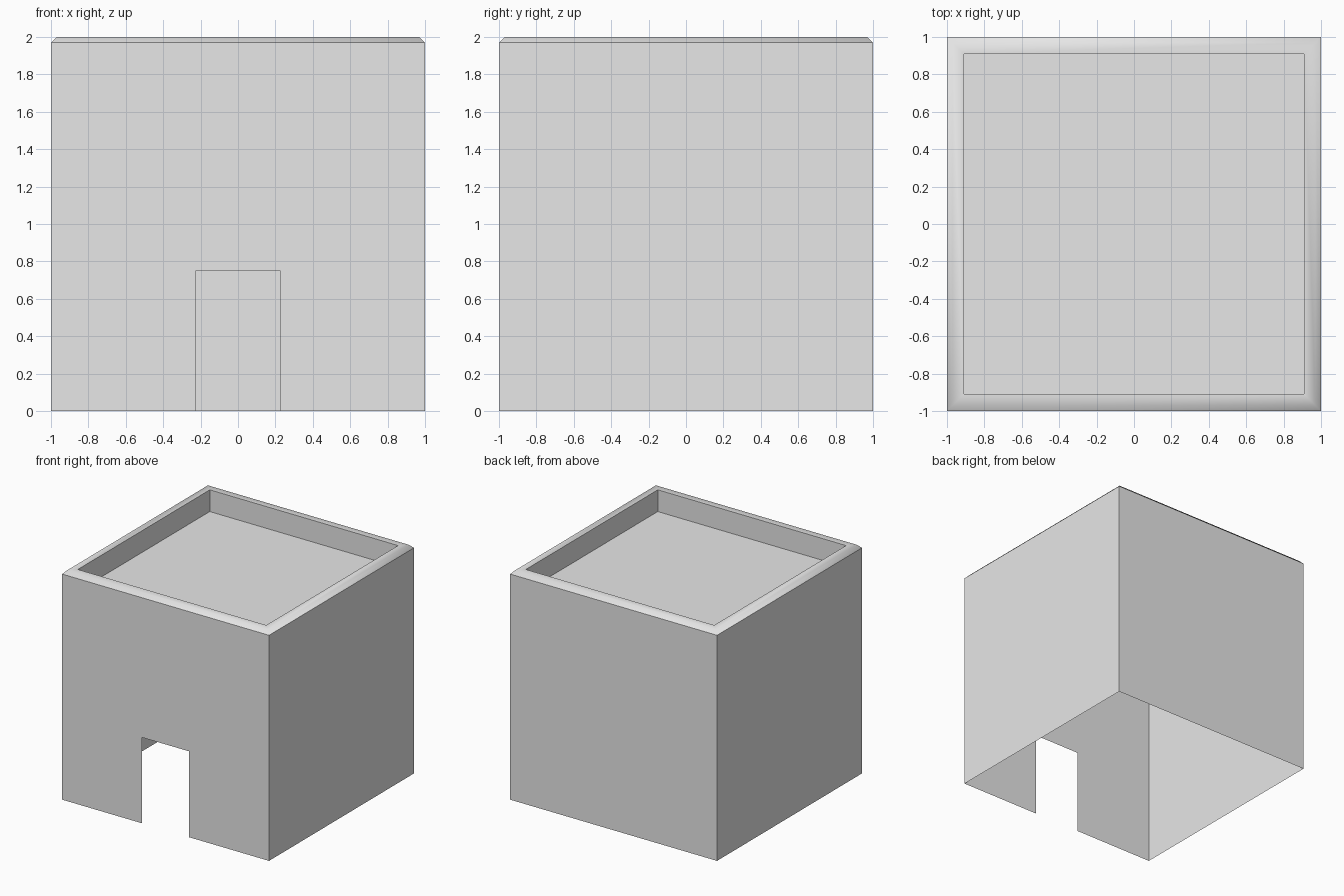
import bpy
import bmesh

cube = bpy.data.objects.get("Cube")
if cube:
    bpy.data.objects.remove(cube, do_unlink=True)

RIM_BASE, TOP, ROOF = 1.97, 2.0, 1.81   # heights
OUTER, CHAMFER, INNER = 1.0, 0.97, 0.91  # half widths
DOOR_HALF, DOOR_TOP = 0.227, 0.75

grey = bpy.data.materials.new("light grey")
grey.use_nodes = True
grey.diffuse_color = (0.8, 0.8, 0.8, 1)
for node in grey.node_tree.nodes:
    if node.type == 'BSDF_PRINCIPLED':
        node.inputs["Base Color"].default_value = grey.diffuse_color


def ring(bm, half, z):
    """Square loop of corners, starting at the front on the -x side."""
    return [bm.verts.new((x * half, y * half, z))
            for x, y in ((-1, -1), (1, -1), (1, 1), (-1, 1))]


def bridge(bm, low, high, smooth=False):
    for i in range(4):
        j = (i + 1) % 4
        bm.faces.new((low[i], low[j], high[j], high[i])).smooth = smooth


def finish(bm, name):
    mesh = bpy.data.meshes.new(name)
    bm.to_mesh(mesh)
    bm.free()
    mesh.materials.append(grey)
    obj = bpy.data.objects.new(name, mesh)
    bpy.context.collection.objects.link(obj)
    return obj


# Thin side and back walls
bm = bmesh.new()
low, high = ring(bm, OUTER, 0), ring(bm, OUTER, RIM_BASE)
for i in (1, 2, 3):
    j = (i + 1) % 4
    bm.faces.new((low[i], low[j], high[j], high[i]))
finish(bm, "side_and_back_walls")

# Front wall: one outline running around the open doorway
bm = bmesh.new()
outline = [(-OUTER, 0), (-DOOR_HALF, 0), (-DOOR_HALF, DOOR_TOP),
           (DOOR_HALF, DOOR_TOP), (DOOR_HALF, 0), (OUTER, 0),
           (OUTER, RIM_BASE), (-OUTER, RIM_BASE)]
bm.faces.new([bm.verts.new((x, -OUTER, z)) for x, z in outline])
finish(bm, "front_wall")

# Chamfered rim, softly shaded into its flat top
bm = bmesh.new()
edge = ring(bm, OUTER, RIM_BASE)
shoulder = ring(bm, CHAMFER, TOP)
lip = ring(bm, INNER, TOP)
bridge(bm, edge, shoulder, True)
bridge(bm, shoulder, lip, True)
finish(bm, "parapet_rim")

# Inner parapet faces and the sunken roof
bm = bmesh.new()
lip, floor = ring(bm, INNER, TOP), ring(bm, INNER, ROOF)
bridge(bm, lip, floor)
bm.faces.new(floor)
finish(bm, "sunken_roof")
